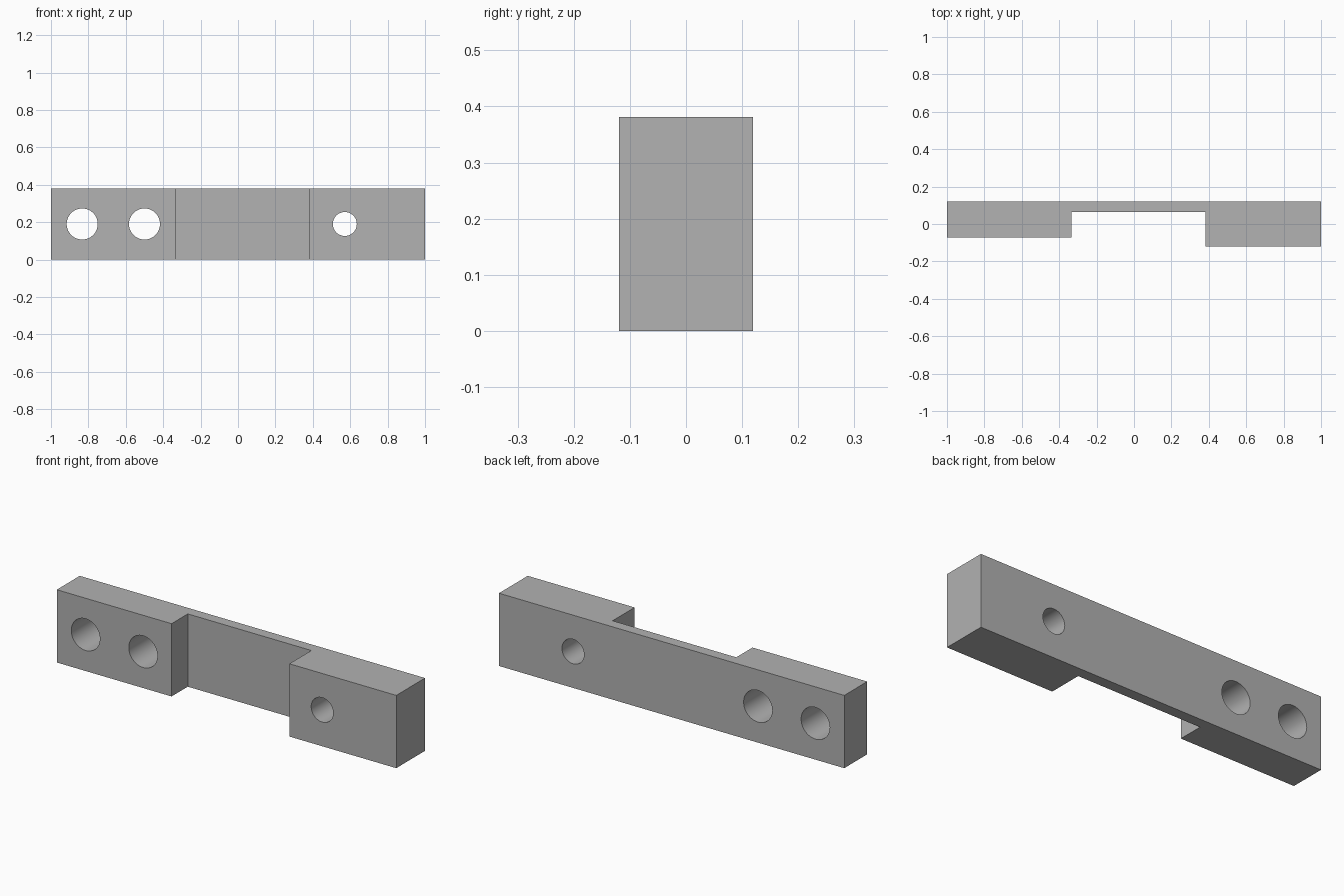
import bpy
import bmesh
import math

cube = bpy.data.objects.get("Cube")
if cube:
    bpy.data.objects.remove(cube, do_unlink=True)

HEIGHT = 0.381
BACK = 0.119

grey = bpy.data.materials.new("plain grey")
grey.use_nodes = True
grey.diffuse_color = (0.445, 0.445, 0.445, 1)
grey.node_tree.nodes["Principled BSDF"].inputs["Base Color"].default_value = grey.diffuse_color


def extruded(name, outline):
    """Prism of a plan outline, from the ground up to HEIGHT."""
    bm = bmesh.new()
    face = bm.faces.new([bm.verts.new((x, y, 0)) for x, y in outline])
    top = bmesh.ops.extrude_face_region(bm, geom=[face])["geom"]
    bmesh.ops.translate(bm, vec=(0, 0, HEIGHT),
                        verts=[v for v in top if isinstance(v, bmesh.types.BMVert)])
    bmesh.ops.recalc_face_normals(bm, faces=bm.faces)
    mesh = bpy.data.meshes.new(name)
    bm.to_mesh(mesh)
    bm.free()
    obj = bpy.data.objects.new(name, mesh)
    bpy.context.collection.objects.link(obj)
    return obj


def drill(target, x, radius):
    """Cut a round hole from front to back at mid height."""
    bpy.ops.mesh.primitive_cylinder_add(vertices=64, radius=radius, depth=1,
                                        location=(x, 0, HEIGHT / 2),
                                        rotation=(math.pi / 2, 0, 0))
    cutter = bpy.context.object
    cutter.name = "hole_cutter"
    cutter.hide_render = True
    cutter.data.materials.append(grey)
    mod = target.modifiers.new("hole", "BOOLEAN")
    mod.operation = "DIFFERENCE"
    mod.solver = "EXACT"
    mod.object = cutter
    bpy.ops.object.select_all(action="DESELECT")
    target.select_set(True)
    bpy.context.view_layer.objects.active = target
    bpy.ops.object.modifier_apply(modifier=mod.name)
    bpy.data.objects.remove(cutter, do_unlink=True)


# Stepped bar: shallow end block, thin web, deep end block
bar = extruded("stepped_bar", [
    (-1, BACK), (-1, -0.071), (-0.335, -0.071), (-0.335, 0.063),
    (0.381, 0.063), (0.381, -BACK), (1, -BACK), (1, BACK)])
bar.data.materials.append(grey)

# Two large holes in the shallow block, one small hole in the deep block
for x, radius in ((-0.833, 0.083), (-0.5, 0.083), (0.571, 0.064)):
    drill(bar, x, radius)

bpy.ops.object.shade_smooth_by_angle(angle=math.radians(30))
